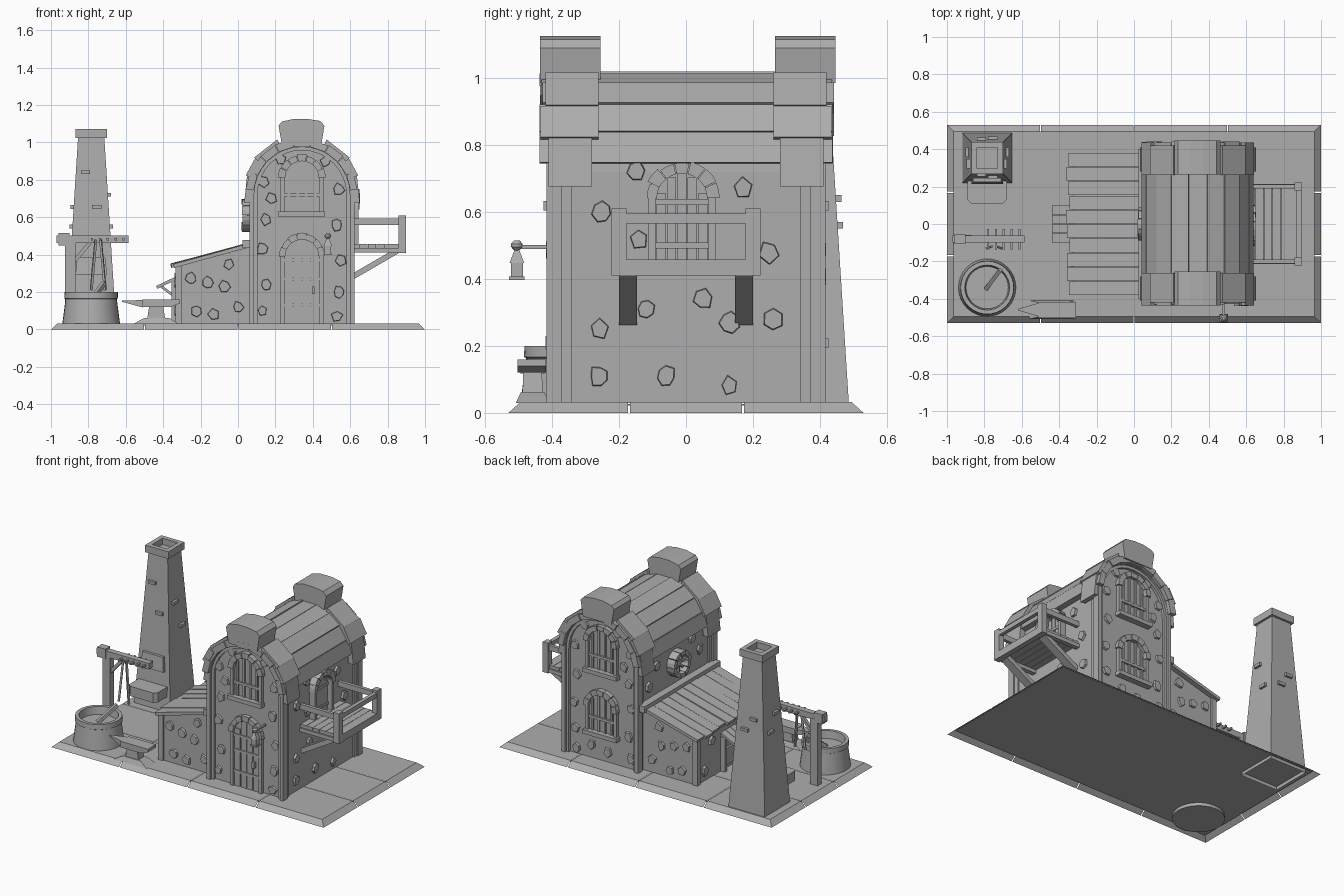
import bpy, bmesh, math, random
from mathutils import Vector

random.seed(4)
jitter = random.uniform
if "Cube" in bpy.data.objects:
    bpy.data.objects.remove(bpy.data.objects["Cube"])

GREY = (0.42, 0.42, 0.42, 1)
mat = bpy.data.materials.new("stone_grey")
mat.use_nodes = True
mat.diffuse_color = GREY
mat.node_tree.nodes["Principled BSDF"].inputs["Base Color"].default_value = GREY


def loft(name, rings, hidden=None):
    """Skin a stack of vertex rings and cap both ends; drop the faces chosen by hidden."""
    bm = bmesh.new()
    rings = [[bm.verts.new(p) for p in ring] for ring in rings]
    n = len(rings[0])
    for a, b in zip(rings, rings[1:]):
        for i in range(n):
            bm.faces.new((a[i], a[(i + 1) % n], b[(i + 1) % n], b[i]))
    bm.faces.new(rings[0])
    bm.faces.new(rings[-1])
    bmesh.ops.recalc_face_normals(bm, faces=bm.faces)
    if hidden:
        bmesh.ops.delete(bm, geom=[f for f in bm.faces if hidden(f.normal.z)], context="FACES")
    me = bpy.data.meshes.new(name)
    bm.to_mesh(me)
    bm.free()
    me.materials.append(mat)
    ob = bpy.data.objects.new(name, me)
    bpy.context.scene.collection.objects.link(ob)
    return ob


def prism(name, pts, axis, a, b, end=None, hidden=None):
    """Extrude a 2D outline along an axis, optionally to another outline."""
    put = {"x": lambda p, d: (d, p[0], p[1]), "y": lambda p, d: (p[0], d, p[1]),
           "z": lambda p, d: (p[0], p[1], d)}[axis]
    return loft(name, [[put(p, a) for p in pts], [put(p, b) for p in end or pts]], hidden)


def rect(u0, u1, v0, v1):
    return [(u0, v0), (u1, v0), (u1, v1), (u0, v1)]


def square(cx, cy, h):
    return rect(cx - h, cx + h, cy - h, cy + h)


def box(name, x0, x1, y0, y1, z0, z1):
    prism(name, rect(x0, x1, y0, y1), "z", z0, z1)


def beam(name, p, q, w, h):
    """Square timber from p to q."""
    p, q = Vector(p), Vector(q)
    d = (q - p).normalized()
    side = d.cross(Vector((0, 0, 1))).normalized()
    up = side.cross(d)
    loft(name, [[c + side * u + up * v for u, v in rect(-w / 2, w / 2, -h / 2, h / 2)] for c in (p, q)])


def arc(cu, cv, r, a0, a1, n):
    angles = [math.radians(a0 + (a1 - a0) * i / n) for i in range(n + 1)]
    return [(cu + r * math.cos(t), cv + r * math.sin(t)) for t in angles]


def sector(cu, cv, r0, r1, a0, a1, n=2):
    return arc(cu, cv, r1, a0, a1, n) + arc(cu, cv, r0, a1, a0, n)


def arch(cu, zb, zc, r):
    return [(cu + r, zb)] + arc(cu, zc, r, 0, 180, 16) + [(cu - r, zb)]


def arch_ring(cu, zb, zc, r0, r1):
    return arch(cu, zb, zc, r1) + arch(cu, zb, zc, r0)[::-1]


def opening(name, axis, cu, zb, zc, r, d, s, count, fill, crossbars, depth=0.026):
    """Arched window or door: stone surround, panel, uprights and crossbars."""
    ri = r - 0.027
    prism(name + "_frame", arch_ring(cu, zb, zc, ri, r - 0.004), axis, d, d + s * (depth - 0.004))
    prism(name + "_panel", arch(cu, zb, zc, ri), axis, d, d + s * 0.004)
    for i in range(7):
        a = 180 / 7 * i
        prism(name + "_arch_stone", sector(cu, zc, ri - 0.003, r + jitter(0, 0.01), a + 1, a + 25),
              axis, d, d + s * (depth + jitter(0, 0.008)))
    step = 2 * ri / count
    half = step * fill / 2
    for i in range(count):
        u = -ri + step * (i + 0.5)
        top = zc + math.sqrt(max(ri ** 2 - (abs(u) + half) ** 2, 0))
        prism(name + "_upright", rect(cu + u - half, cu + u + half, zb, top), axis, d, d + s * 0.012)
    for z in crossbars:
        prism(name + "_crossbar", rect(cu - ri, cu + ri, z - 0.009, z + 0.009), axis, d, d + s * 0.017)


def stones(name, axis, d, s, spots):
    """Irregular flat stones set in a wall."""
    for u, v in spots:
        n, turn = random.choice((5, 6, 7)), random.random() * 6
        polar = [(jitter(0.027, 0.04), turn + math.tau * i / n) for i in range(n)]
        low, top = [[(u + k * r * math.cos(t) * 0.9, v + k * r * math.sin(t)) for r, t in polar] for k in (1, 0.88)]
        prism(name, low, axis, d - s * 0.005, d + s * 0.014, top)


def lathe(name, profile, cx, cy, n=32):
    ob = loft(name, [[(x, y, z) for x, y in arc(cx, cy, r, 0, 360 - 360 / n, n - 1)] for r, z in profile])
    bpy.ops.object.select_all(action="DESELECT")
    bpy.context.view_layer.objects.active = ob
    ob.select_set(True)
    bpy.ops.object.shade_smooth_by_angle(angle=math.radians(30))


# Paved base: a hollow shell of slabs with a sloping rim
G, xs, ys = 0.003, (-1, -0.5, 0, 0.5, 1), (-0.53, -0.17, 0.17, 0.53)
box("base_underlay", -0.965, 0.965, -0.495, 0.495, 0.022, 0.026)
for i in range(4):
    for j in range(3):
        lo = rect(xs[i] + G * (i > 0), xs[i + 1] - G * (i < 3), ys[j] + G * (j > 0), ys[j + 1] - G * (j < 2))
        hi = [(max(-0.965, min(0.965, x)), max(-0.495, min(0.495, y))) for x, y in lo]
        prism("paving_slab", lo, "z", 0, 0.032, hi, lambda nz: nz < 0.1)

# Main house body, stepped end arches and heavy roof-end stones
CX, ZC = 0.342, 0.72
prism("house_body", arch(CX, 0.03, ZC, 0.262), "y", -0.385, 0.385)
for s in (-1, 1):
    prism("inner_end_arch", arch_ring(CX, 0.03, ZC, 0.238, 0.272), "y", s * 0.34, s * 0.402)
    prism("outer_end_arch", arch_ring(CX, 0.03, ZC, 0.256, 0.281), "y", s * 0.37, s * 0.416)
    for a0, a1, y0, y1, r in ((-8, 20, 0.28, 0.41, 0.312), (19, 38, 0.262, 0.435, 0.318), (38, 66, 0.262, 0.42, 0.324)):
        for a, b in ((a0, a1), (180 - a1, 180 - a0)):
            prism("roof_end_stone", sector(CX, ZC, 0.275, r, a, b, 1), "y", s * y0, s * y1)
    cap = [(0.235, 0.985), (0.445, 0.985), (0.462, 1.09), (0.44, 1.115), (0.37, 1.126), (0.3, 1.126),
           (0.235, 1.112), (0.217, 1.09)]
    prism("roof_capstone", cap, "y", s * 0.26 + 0.005, s * 0.441 + 0.005)

# Barrel roof boards
for i in range(9):
    a = 5 + 170 / 9 * i
    prism("roof_board", sector(CX, ZC, 0.26, 0.299 + jitter(-0.003, 0.005), a + 0.3, a + 18.6, 1), "y",
          -0.432 + jitter(-0.006, 0.006), 0.438 + jitter(-0.006, 0.006))

# House openings
for s in (-1, 1):
    opening("gable_window", "y", CX, 0.63, 0.81, 0.12, s * 0.385, s, 4, 0.3, (0.72,))
    box("window_sill", 0.215, 0.465, s * 0.38, s * 0.425, 0.605, 0.632)
opening("front_door", "y", CX, 0.03, 0.39, 0.12, -0.385, -1, 4, 0.88, (0.13, 0.27, 0.37))
opening("back_window", "y", CX, 0.22, 0.38, 0.12, 0.385, 1, 4, 0.3, (0.31,))
box("back_window_sill", 0.215, 0.465, 0.38, 0.425, 0.195, 0.222)
box("door_handle", 0.395, 0.41, -0.42, -0.385, 0.19, 0.23)
opening("balcony_door", "x", -0.012, 0.44, 0.64, 0.105, 0.602, 1, 5, 0.9, (0.5, 0.63), 0.045)

# Stones set in the house walls
gable = [(0.14, 0.79), (0.15, 0.59), (0.13, 0.43), (0.15, 0.24), (0.13, 0.1), (0.54, 0.75), (0.53, 0.56),
         (0.55, 0.37), (0.54, 0.2), (0.53, 0.07), (0.23, 0.91), (0.47, 0.9), (0.18, 0.7)]
stones("front_wall_stone", "y", -0.385, -1, gable)
stones("back_wall_stone", "y", 0.385, 1, gable + [(0.3, 0.1), (0.42, 0.12)])
stones("right_wall_stone", "x", 0.604, 1,
       [(-0.25, 0.6), (-0.15, 0.72), (0.17, 0.67), (0.25, 0.48), (0.05, 0.34), (-0.14, 0.52), (-0.12, 0.31),
        (-0.26, 0.25), (0.26, 0.28), (-0.06, 0.11), (-0.26, 0.11), (0.13, 0.08), (0.13, 0.27)])
stones("left_wall_stone", "x", 0.08, -1, [(-0.25, 0.6), (0.2, 0.66), (0.28, 0.55), (-0.17, 0.7)])

# Round window on the left wall
for i in range(10):
    prism("round_window_stone", sector(0, 0.61, 0.06, 0.088, i * 36 + 1, i * 36 + 35), "x", 0.082, jitter(0.018, 0.026))
for y, z in arc(0, 0.61, 0.065, 0, 135, 3):
    beam("round_window_spoke", (0.055, -y, 1.22 - z), (0.055, y, z), 0.012, 0.012)

# Balcony
for i in range(6):
    box("balcony_board", 0.6 + i * 0.047, 0.645 + i * 0.047, -0.205, 0.205, 0.435, 0.458)
box("balcony_edge_beam", 0.86, 0.895, -0.215, 0.215, 0.41, 0.458)
beam("balcony_front_rail", (0.882, -0.22, 0.58), (0.882, 0.22, 0.58), 0.025, 0.03)
for s in (-1, 1):
    y = s * 0.2
    box("balcony_side_beam", 0.6, 0.88, y - 0.015, y + 0.015, 0.412, 0.437)
    box("balcony_post", 0.858, 0.897, y - 0.022, y + 0.022, 0.41, 0.61)
    beam("balcony_side_rail", (0.6, y, 0.575), (0.895, y, 0.575), 0.022, 0.035)
    beam("balcony_brace", (0.6, s * 0.173, 0.275), (0.85, s * 0.173, 0.42), 0.054, 0.03)

# Hanging lantern
beam("lantern_arm", (0.48, -0.4, 0.495), (0.48, -0.51, 0.495), 0.012, 0.012)
lathe("lantern_knob", [(0.008, 0.485), (0.017, 0.495), (0.017, 0.505), (0.008, 0.515)], 0.48, -0.505, 12)
prism("lantern_roof", square(0.48, -0.505, 0.022), "z", 0.447, 0.49, square(0.48, -0.505, 0.006))
prism("lantern_glass", square(0.48, -0.505, 0.018), "z", 0.405, 0.447)
prism("lantern_foot", square(0.48, -0.505, 0.023), "z", 0.397, 0.407)

# Lean-to with sloping plank roof
prism("lean_to_body", [(-0.325, 0.03), (0.1, 0.03), (0.1, 0.45), (-0.325, 0.335)], "y", -0.35, 0.35)
box("lean_to_ridge_beam", 0.025, 0.075, -0.4, 0.4, 0.435, 0.478)
for s in (-1, 1):
    box("lean_to_corner_post", -0.335, -0.3, s * 0.325, s * 0.36, 0.03, 0.34)
    stones("lean_to_stone", "y", s * 0.35, s, [(-0.25, 0.27), (-0.16, 0.25), (-0.05, 0.35), (-0.22, 0.1),
                                              (-0.07, 0.23), (0.0, 0.12), (-0.13, 0.08)])
for i in range(10):
    y, dz = -0.344 + i * 0.0764, jitter(-0.003, 0.004)
    beam("lean_to_board", (-0.352 + jitter(-0.01, 0.01), y, 0.342 + dz), (0.075, y, 0.457 + dz), 0.073, 0.02)
stones("lean_to_end_stone", "x", -0.325, -1, [(-0.25, 0.25), (0.2, 0.27), (0.27, 0.1), (-0.18, 0.1)])

# Lean-to hatch with awning
box("hatch_panel", -0.34, -0.32, -0.09, 0.09, 0.06, 0.24)
for s in (-1, 1):
    box("hatch_jamb", -0.355, -0.32, s * 0.075, s * 0.1, 0.03, 0.26)
    beam("awning_strut", (-0.33, s * 0.08, 0.17), (-0.41, s * 0.08, 0.23), 0.014, 0.014)
for i in range(4):
    beam("awning_board", (-0.435, i * 0.05 - 0.075, 0.225), (-0.32, i * 0.05 - 0.075, 0.28), 0.047, 0.016)

# Tapered chimney tower with open cap and two loose bricks per side
TX, TY = -0.785, 0.353
prism("chimney_tower", square(TX, TY, 0.135), "z", 0, 1.03, square(TX, TY, 0.07), lambda nz: nz < -0.5)
for s, zx, zy in ((-1, (0.655, 0.55), (0.84, 0.655)), (1, (0.72, 0.55), (0.64, 0.56))):
    box("chimney_cap_side", TX + s * 0.055, TX + s * 0.085, TY - 0.085, TY + 0.085, 1.025, 1.072)
    box("chimney_cap_end", TX - 0.055, TX + 0.055, TY + s * 0.055, TY + s * 0.085, 1.025, 1.072)
    for z, side in ((zx, True), (zy, False)):
        for k, off in zip(z, (-0.03, 0.03)):
            h = s * (0.151 - k * 0.063)
            a, b = rect(-0.025, 0.025, -0.01, 0.01), (TY if side else TX) + off
            prism("chimney_brick", [(u + b, v + k) for u, v in a], "x" if side else "y",
                  (TX if side else TY) + h * 0.6, (TX if side else TY) + h)

# Forge hearth and hood on the tower front
prism("hearth_shelf", [(-0.89, 0.25), (-0.89, 0.13), (-0.87, 0.11), (-0.7, 0.11), (-0.68, 0.13), (-0.68, 0.25)],
      "z", 0.13, 0.195)
prism("forge_hood", rect(-0.87, -0.7, 0.215, 0.3), "z", 0.29, 0.385, rect(-0.86, -0.71, 0.225, 0.3))

# Water basin and stirring stick
lathe("basin", [(0.157, 0), (0.153, 0.04), (0.137, 0.163), (0.144, 0.167), (0.142, 0.2), (0.12, 0.2), (0.113, 0.15)],
      -0.785, -0.34)
beam("basin_stick", (-0.79, -0.345, 0.15), (-0.715, -0.245, 0.25), 0.022, 0.022)

# Tool rack
box("rack_post", -0.925, -0.87, -0.1, -0.06, 0.03, 0.47)
box("rack_beam", -0.97, -0.585, -0.1, -0.062, 0.462, 0.502)
box("rack_beam_block", -0.96, -0.9, -0.106, -0.056, 0.45, 0.515)
beam("rack_brace", (-0.88, -0.08, 0.36), (-0.79, -0.08, 0.465), 0.02, 0.02)
for i in range(5):
    box("rack_peg", i * 0.042 - 0.786, i * 0.042 - 0.774, -0.135, -0.027, 0.476, 0.488)
for x0, x1 in ((-0.76, -0.785), (-0.735, -0.71)):
    beam("hanging_tongs", (x0, -0.12, 0.48), (x1, -0.13, 0.21), 0.012, 0.012)

# Anvil with horn
AY = -0.458
prism("anvil_foot", rect(-0.56, -0.315, AY - 0.05, AY + 0.05), "z", 0.03, 0.062, rect(-0.5, -0.37, AY - 0.035, AY + 0.035))
prism("anvil_waist", rect(-0.485, -0.39, AY - 0.03, AY + 0.03), "z", 0.06, 0.125, rect(-0.475, -0.4, AY - 0.028, AY + 0.028))
prism("anvil_block", [(-0.51, 0.12), (-0.36, 0.12), (-0.31, 0.14), (-0.31, 0.16), (-0.51, 0.16)], "y", AY - 0.045, AY + 0.04)
prism("anvil_horn", rect(AY - 0.036, AY + 0.036, 0.118, 0.157), "x", -0.51, -0.62, rect(AY - 0.004, AY + 0.004, 0.148, 0.155))
